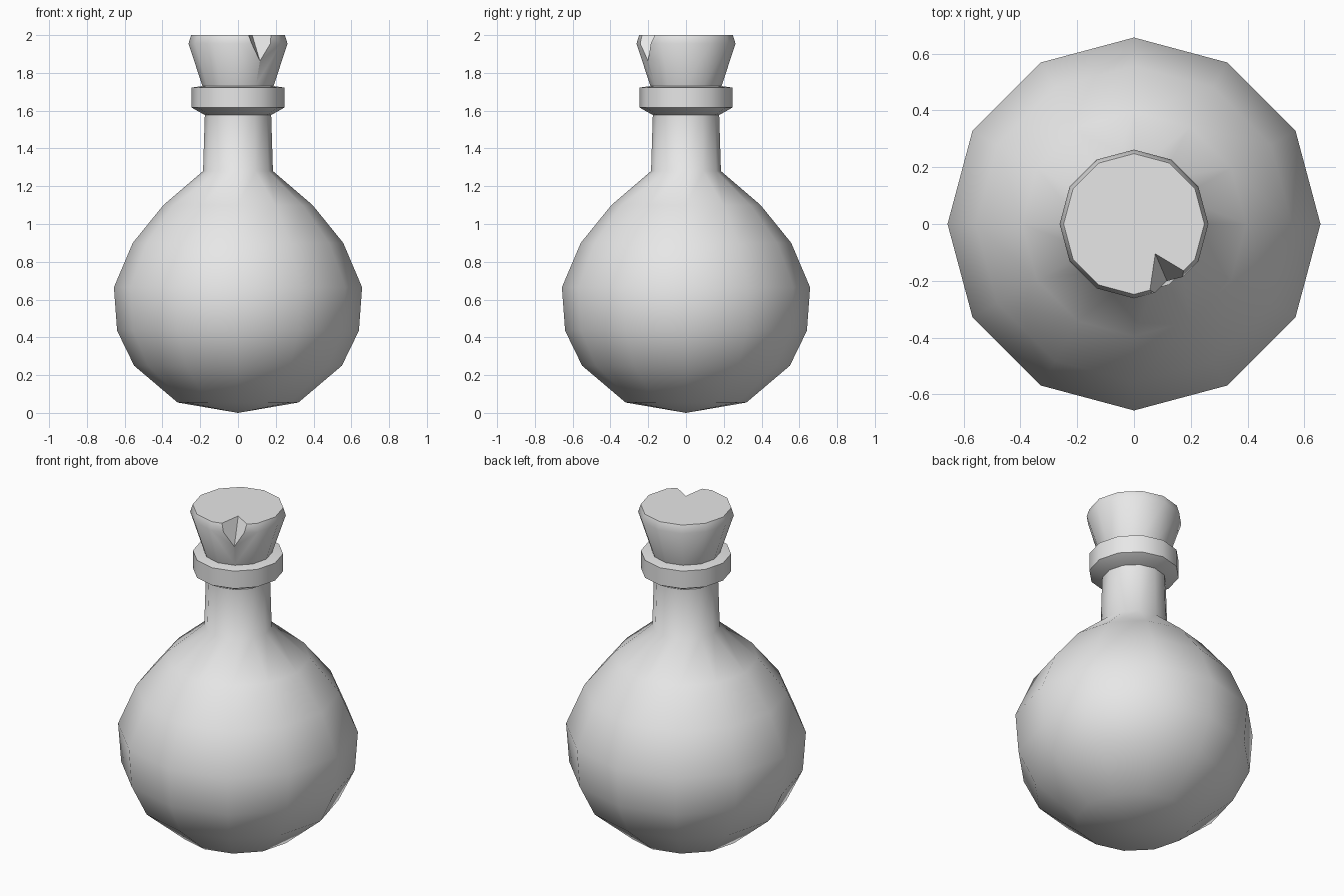
import bpy, bmesh, math
from mathutils import Vector

SIDES = 12

if "Cube" in bpy.data.objects:
    bpy.data.objects.remove(bpy.data.objects["Cube"], do_unlink=True)

grey = bpy.data.materials.new("plain grey")
grey.use_nodes = True
grey.diffuse_color = (0.8, 0.8, 0.8, 1)
grey.node_tree.nodes["Principled BSDF"].inputs["Base Color"].default_value = (0.8, 0.8, 0.8, 1)


def add_object(name, bm):
    bmesh.ops.recalc_face_normals(bm, faces=bm.faces)
    mesh = bpy.data.meshes.new(name)
    bm.to_mesh(mesh)
    bm.free()
    mesh.materials.append(grey)
    obj = bpy.data.objects.new(name, mesh)
    bpy.context.collection.objects.link(obj)
    return obj


def activate(obj):
    bpy.ops.object.select_all(action="DESELECT")
    obj.select_set(True)
    bpy.context.view_layer.objects.active = obj


def lathe(name, profile):
    """Turn (radius, height) points around z; radius 0 makes a pole."""
    bm = bmesh.new()
    rings = []
    for r, z in profile:
        if r == 0:
            rings.append([bm.verts.new((0, 0, z))] * SIDES)
        else:
            angles = [math.tau * i / SIDES for i in range(SIDES)]
            rings.append([bm.verts.new((r * math.cos(a), r * math.sin(a), z)) for a in angles])
    for low, high in zip(rings, rings[1:]):
        for i in range(SIDES):
            j = (i + 1) % SIDES
            corners = dict.fromkeys([low[i], low[j], high[j], high[i]])
            bm.faces.new(list(corners))
    # Close open ends with a single flat face
    for ring in (rings[0], rings[-1]):
        if ring[0] is not ring[1]:
            bm.faces.new(ring)
    return add_object(name, bm)


def smooth(obj, degrees):
    activate(obj)
    bpy.ops.object.shade_smooth_by_angle(angle=math.radians(degrees))


# Round flask and neck
flask = lathe("flask_body", [
    (0, 0), (0.32, 0.055), (0.55, 0.25), (0.64, 0.435), (0.657, 0.665),
    (0.557, 0.9), (0.395, 1.1), (0.185, 1.28), (0.175, 1.6)])
smooth(flask, 55)

# Lip around the mouth, chamfered underneath
collar = lathe("neck_collar", [
    (0.172, 1.575), (0.247, 1.617), (0.247, 1.722), (0.19, 1.73)])
smooth(collar, 40)

# Tapered stopper
stopper = lathe("stopper", [(0.18, 1.7), (0.19, 1.735), (0.262, 1.955), (0.248, 2.0)])

# Chipped notch in the stopper rim: a wedge whose inner edge runs down the chip
top = Vector((0.075, -0.105, 2.0))
foot = Vector((0.117, -0.203, 1.86))
left = Vector((0.055, -0.24, 2.0))
right = Vector((0.175, -0.165, 2.0))
points = [top.lerp(foot, -0.3), top.lerp(foot, 1.5), top.lerp(left, 2), top.lerp(right, 2)]
bm = bmesh.new()
for p in points:
    bm.verts.new(p)
bmesh.ops.convex_hull(bm, input=bm.verts)
cutter = add_object("notch_cutter", bm)
cutter.hide_render = True

cut = stopper.modifiers.new("notch", "BOOLEAN")
cut.operation = "DIFFERENCE"
cut.solver = "EXACT"
cut.object = cutter
activate(stopper)
bpy.ops.object.modifier_apply(modifier=cut.name)
bpy.data.objects.remove(cutter, do_unlink=True)
smooth(stopper, 35)
